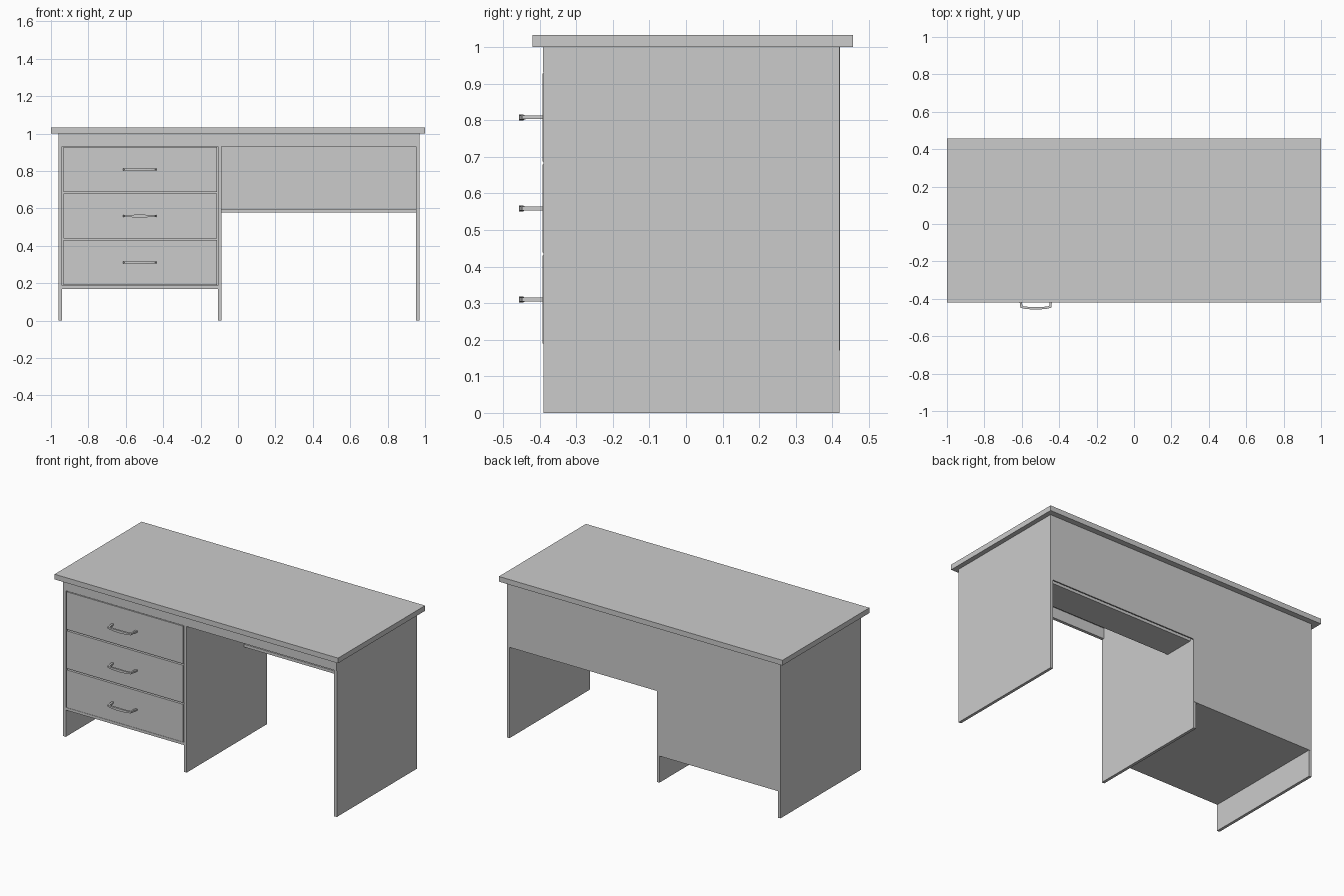
import bpy, bmesh
from mathutils import Vector

if "Cube" in bpy.data.objects:
    bpy.data.objects.remove(bpy.data.objects["Cube"])


def box(name, x0, x1, y0, y1, z0, z1):
    bm = bmesh.new()
    bmesh.ops.create_cube(bm, size=1)
    for v in bm.verts:
        v.co = ((x0, x1)[v.co.x > 0], (y0, y1)[v.co.y > 0], (z0, z1)[v.co.z > 0])
    return finish(name, bm)


def finish(name, bm):
    bmesh.ops.recalc_face_normals(bm, faces=bm.faces)
    mesh = bpy.data.meshes.new(name)
    bm.to_mesh(mesh)
    bm.free()
    obj = bpy.data.objects.new(name, mesh)
    bpy.context.collection.objects.link(obj)
    return obj


def handle(name, cx, z):
    # half path from centre outward: x, y, half thickness, half height
    half = [(0.0, -0.451, 0.006, 0.008), (0.03, -0.450, 0.006, 0.007),
            (0.06, -0.447, 0.006, 0.0055), (0.077, -0.443, 0.006, 0.005),
            (0.084, -0.390, 0.006, 0.005)]
    path = [(-x, y, t, h) for x, y, t, h in half[:0:-1]] + half
    bm = bmesh.new()
    rings = []
    for i, (x, y, t, h) in enumerate(path):
        a, b = path[max(i - 1, 0)], path[min(i + 1, len(path) - 1)]
        d_in = Vector((x - a[0], y - a[1]))
        d_out = Vector((b[0] - x, b[1] - y))
        d = sum((e.normalized() for e in (d_in, d_out) if e.length), Vector((0, 0))).normalized()
        # mitre the corners so the bar keeps its thickness
        ref = (d_out if d_out.length else d_in).normalized()
        n = Vector((-d.y, d.x)) * t / max(d.dot(ref), 0.4)
        rings.append([bm.verts.new((cx + x + s * n.x, min(y + s * n.y, -0.388), z + k * h))
                      for s, k in ((1, 1), (1, -1), (-1, -1), (-1, 1))])
    for p, q in zip(rings, rings[1:]):
        for j in range(4):
            bm.faces.new((p[j], p[(j + 1) % 4], q[(j + 1) % 4], q[j]))
    bm.faces.new(rings[0])
    bm.faces.new(rings[-1])
    return finish(name, bm)


# Worktop
box("worktop", -1, 1, -0.42, 0.457, 1.0, 1.033)

# Upright panels that act as legs
for name, x0, x1 in (("left_side_panel", -0.96, -0.942),
                     ("middle_panel", -0.107, -0.089),
                     ("right_side_panel", 0.952, 0.97)):
    box(name, x0, x1, -0.39, 0.42, 0, 1.0)

# Front rail under the worktop
box("front_rail", -0.942, 0.97, -0.391, -0.372, 0.932, 1.0)

# Drawer pedestal base and back
box("pedestal_base", -0.942, -0.107, -0.389, 0.415, 0.17, 0.187)
box("pedestal_back", -0.96, -0.092, 0.412, 0.421, 0.17, 1.0)

# Modesty panel and narrow shelf in the knee space
box("modesty_panel", -0.089, 0.952, 0.412, 0.42, 0.58, 1.0)
box("knee_shelf", -0.089, 0.952, 0.19, 0.39, 0.579, 0.597)

# Drawers with handles
for i in range(3):
    z = 0.19 + 0.249 * i
    box(f"drawer_front_{i + 1}", -0.934, -0.112, -0.392, -0.374, z, z + 0.24)
    handle(f"drawer_handle_{i + 1}", -0.525, z + 0.12)
